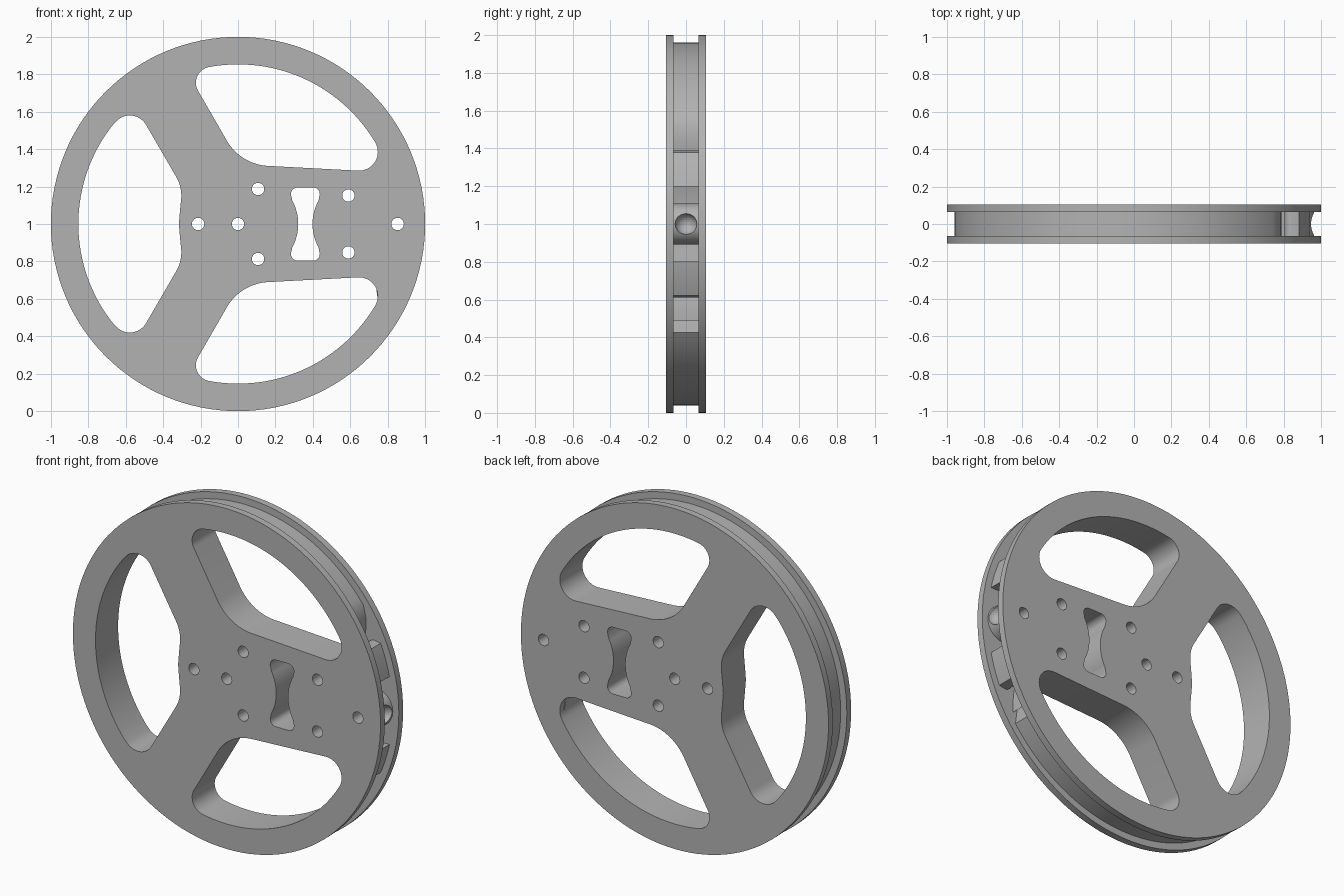
import bpy
from math import sin, cos, radians, pi

if "Cube" in bpy.data.objects:
    bpy.data.objects.remove(bpy.data.objects["Cube"], do_unlink=True)

grey = bpy.data.materials.new("mid grey")
grey.use_nodes = True
color = (0.45, 0.45, 0.45, 1)
grey.diffuse_color = color
grey.node_tree.nodes["Principled BSDF"].inputs["Base Color"].default_value = color

RIM, GROOVE, WINDOW = 1.0, 0.96, 0.853   # radii
HALF, INNER = 0.105, 0.065               # half thickness of wheel and web


def arc(cx, cz, r, a0, a1, n=16):
    angles = [radians(a0 + (a1 - a0) * i / n) for i in range(n + 1)]
    return [(cx + r * cos(a), cz + r * sin(a)) for a in angles]


def circle(cx, cz, r, n=32):
    return arc(cx, cz, r, 0, 360, n)[:-1]


def flip(points):
    return [(x, -z) for x, z in reversed(points)]


def plate(name, outlines, y0, y1):
    """Extrude nested outlines drawn in the x-z plane from y0 to y1."""
    curve = bpy.data.curves.new(name, "CURVE")
    curve.dimensions = "2D"
    curve.fill_mode = "BOTH"
    curve.extrude = (y1 - y0) / 2
    for outline in outlines:
        spline = curve.splines.new("POLY")
        spline.points.add(len(outline) - 1)
        for p, (x, z) in zip(spline.points, outline):
            p.co = (x, z, 0, 1)
        spline.use_cyclic_u = True
    ob = bpy.data.objects.new(name, curve)
    bpy.context.collection.objects.link(ob)
    ob.location = (0, (y0 + y1) / 2, 1)
    ob.rotation_euler = (pi / 2, 0, 0)
    bpy.ops.object.select_all(action="DESELECT")
    ob.select_set(True)
    bpy.context.view_layer.objects.active = ob
    bpy.ops.object.convert(target="MESH")
    ob = bpy.context.object
    ob.name = name
    bpy.ops.object.mode_set(mode="EDIT")
    bpy.ops.mesh.select_all(action="SELECT")
    bpy.ops.mesh.remove_doubles(threshold=0.00005)
    bpy.ops.mesh.normals_make_consistent(inside=False)
    bpy.ops.object.mode_set(mode="OBJECT")
    ob.data.materials.clear()
    ob.data.materials.append(grey)
    bpy.ops.object.shade_smooth_by_angle(angle=radians(25))
    return ob


# Upper and lower windows
upper = (arc(0, 0, WINDOW, 30.8, 100.5, 40)[1:-1]
         + arc(-0.14, 0.755, 0.085, 100.5, 210)
         + arc(0.1745, 0.58, 0.27, 210, 267)
         + arc(0.647, 0.385, 0.1, 267, 390.8))

# Side window, mirrored about the horizontal axis
half_side = (arc(-0.578, 0.48, 0.1, 140.3, 30)
             + arc(-0.503, 0.151, 0.2, 30, -8) + [(-0.311, 0.06)])
side = (half_side + [(-0.316, 0)] + flip(half_side)
        + arc(0, 0, WINDOW, 219.7, 140.3, 40)[1:-1])

# Waisted slot, mirrored about both axes
corner = arc(0.319, 0.16, 0.036, 90, 205, 10)
left_edge = corner + arc(0.062, 0, 0.26, 29, -29) + flip(corner)
slot = left_edge + [(0.72 - x, z) for x, z in reversed(left_edge)]

# Bolt holes
spots = [(-0.213, 0), (0, 0)]
for s in (1, -1):
    spots += [(0.107, s * 0.187), (0.59, s * 0.152)]
holes = [circle(x, z, 0.033) for x, z in spots]
post_hole = circle(0.853, 0, 0.033)
cutouts = [upper, flip(upper), side, slot] + holes

# Flanges
for name, y0, y1 in (("front_flange", -HALF, -INNER), ("back_flange", INNER, HALF)):
    plate(name, [circle(0, 0, RIM, 128)] + cutouts + [post_hole], y0, y1)

# Web forming the groove floor, with a cord pocket on the right
pocket = [(0.785, 0.51), (0.787, 0.45), (0.78, 0.38), (0.76, 0.3),
          (0.735, 0.22), (0.71, 0.13)]
web = (arc(0, 0, GROOVE, 36.7, 323.3, 110) + flip(pocket) + [(0.7, 0)] + pocket[::-1])
plate("groove_web", [web] + cutouts, -INNER, INNER)

# Guide blocks inside the pocket
block = (arc(0, 0, GROOVE, 12, 23.3, 8) + arc(0.84, 0.353, 0.035, 90, 180, 8)
         + arc(0.825, 0.22, 0.02, 180, 270, 6))
plate("upper_guide_block", [block], -INNER, INNER)
plate("lower_guide_block", [flip(block)], -INNER, INNER)

# Cord post with a round dimple facing outward
post = plate("cord_post", [circle(0.853, 0, 0.108, 48), post_hole], -INNER, INNER)
bpy.ops.mesh.primitive_uv_sphere_add(segments=32, ring_count=16, radius=0.058,
                                     location=(0.965, 0, 1))
cutter = bpy.context.object
cutter.name = "dimple_cutter"
cutter.hide_render = True
cutter.data.materials.append(grey)
dimple = post.modifiers.new("dimple", "BOOLEAN")
dimple.operation = "DIFFERENCE"
dimple.object = cutter
bpy.context.view_layer.objects.active = post
bpy.ops.object.modifier_apply(modifier=dimple.name)
bpy.data.objects.remove(cutter, do_unlink=True)
